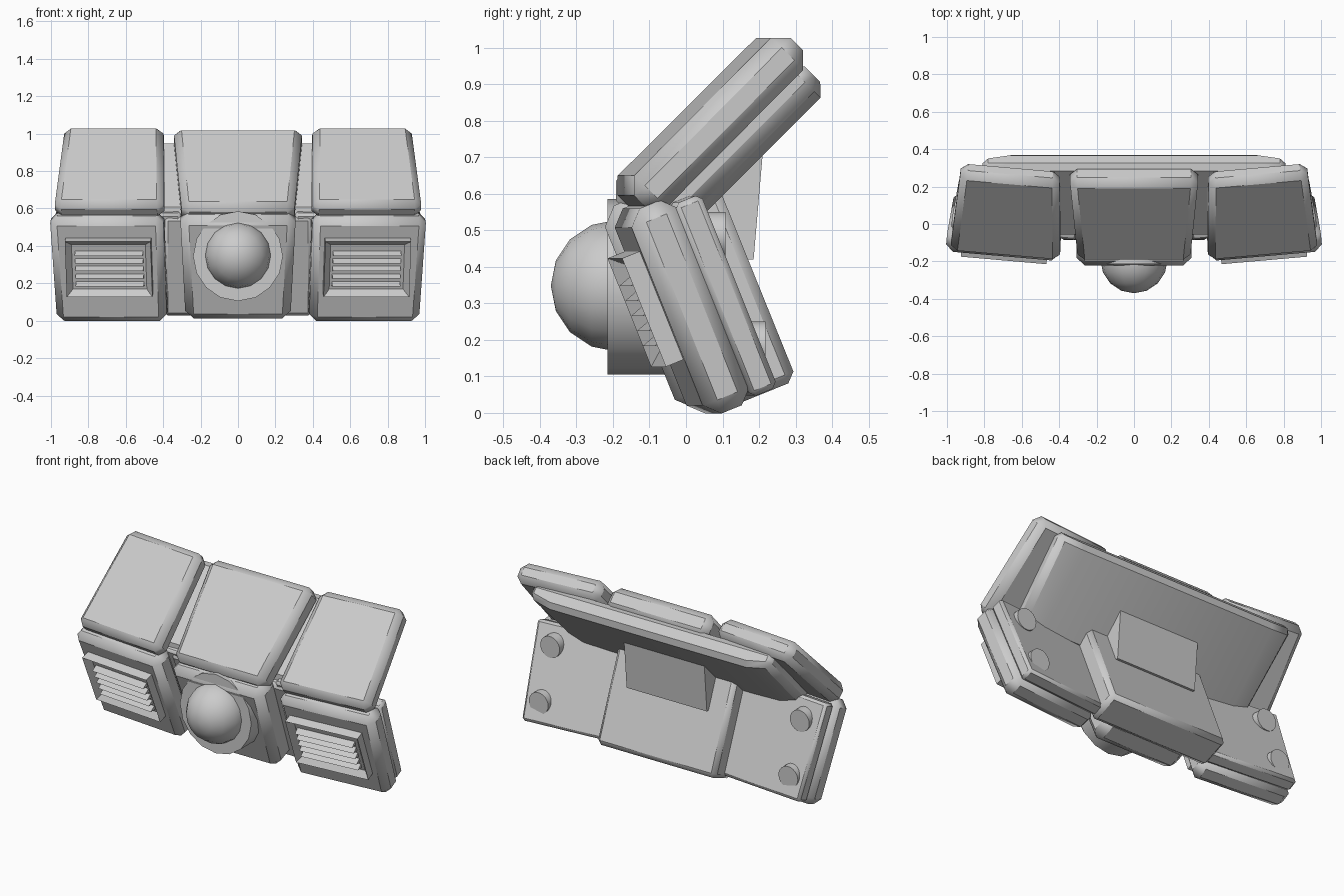
import bpy, bmesh, math
from mathutils import Matrix, Vector

if "Cube" in bpy.data.objects:
    bpy.data.objects.remove(bpy.data.objects["Cube"])

GREY = (0.6, 0.6, 0.6, 1)
mat = bpy.data.materials.new("light_grey")
mat.use_nodes = True
mat.diffuse_color = GREY
mat.node_tree.nodes["Principled BSDF"].inputs["Base Color"].default_value = GREY

# tilted frames: local x across, y towards the back, z up along the panel
LOWER = Matrix.Rotation(math.radians(22), 4, 'X')
UPPER = Matrix.Rotation(math.radians(-45), 4, 'X')
WORLD = Matrix.Identity(4)
PIVOT = 0.69
# wing parts are swept back at their outer ends
SWEEP = (Matrix.Translation((PIVOT, 0, 0)) @ Matrix.Rotation(math.radians(5), 4, 'Z')
         @ Matrix.Translation((-PIVOT, 0, 0)))


def finish(name, bm, frame, bevel=0, flip=False):
    bmesh.ops.transform(bm, matrix=frame, verts=bm.verts)
    if flip:
        bmesh.ops.scale(bm, vec=(-1, 1, 1), verts=bm.verts)
    bmesh.ops.recalc_face_normals(bm, faces=bm.faces)
    mesh = bpy.data.meshes.new(name)
    bm.to_mesh(mesh)
    bm.free()
    mesh.materials.append(mat)
    ob = bpy.data.objects.new(name, mesh)
    bpy.context.collection.objects.link(ob)
    if bevel:
        mod = ob.modifiers.new("bevel", 'BEVEL')
        mod.width, mod.segments, mod.limit_method = bevel, 1, 'ANGLE'
    bpy.ops.object.select_all(action='DESELECT')
    ob.select_set(True)
    bpy.context.view_layer.objects.active = ob
    bpy.ops.object.shade_smooth_by_angle(angle=math.radians(30))
    return ob


def block(bottom, top, depth, height):
    """Box whose x span differs between its bottom and top."""
    bm = bmesh.new()
    bmesh.ops.create_cube(bm, size=1)
    for v in bm.verts:
        span = top if v.co.z > 0 else bottom
        v.co = Vector((span[v.co.x > 0], depth[v.co.y > 0], height[v.co.z > 0]))
    return bm


def cylinder(radius, x, z, y0, y1, sides):
    """Upright disc whose axis runs from front to back."""
    bm = bmesh.new()
    bmesh.ops.create_cone(bm, cap_ends=True, segments=sides, radius1=radius,
                          radius2=radius, depth=y1 - y0)
    bmesh.ops.transform(bm, verts=bm.verts, matrix=Matrix.Translation((x, (y0 + y1) / 2, z))
                        @ Matrix.Rotation(math.pi / 2, 4, 'X'))
    return bm


def slat(z, pitch):
    """Wedge-shaped louvre bar."""
    bm = bmesh.new()
    profile = [(0.02, z + pitch * 0.35), (-0.025, z), (0.02, z - pitch * 0.35)]
    face = bm.faces.new([bm.verts.new((0.495, y, h)) for y, h in profile])
    new = bmesh.ops.extrude_face_region(bm, geom=[face])["geom"]
    bmesh.ops.translate(bm, vec=(0.365, 0, 0),
                        verts=[g for g in new if isinstance(g, bmesh.types.BMVert)])
    return bm


# centre: front panels and the lower back block
finish("lower_centre_panel", block((-.28, .28), (-.31, .31), (-.015, .16), (0, .6)), LOWER, .045)
finish("lower_back_block", block((-.4, .4), (-.4, .4), (.12, .315), (-.03, .55)), LOWER, .025)
finish("upper_centre_panel", block((-.30, .30), (-.345, .345), (-.585, -.44), (.275, .895)),
       UPPER, .04)

# upper back slab, thinning towards its ends
slab = block((-.79, .79), (-.81, .81), (-.47, -.35), (.36, .90))
for x in (-.66, .66):
    bmesh.ops.bisect_plane(slab, geom=slab.verts[:] + slab.edges[:] + slab.faces[:],
                           plane_co=(x, 0, 0), plane_no=(1, 0, 0))
for v in slab.verts:
    if abs(v.co.x) > .7 and v.co.y > -.4:
        v.co.y -= .03
finish("upper_back_slab", slab, UPPER, .03)

# support bridging the two backs
support = block((-.27, .27), (-.27, .27), (0, .2), (.42, .71))
for v in support.verts:
    if v.co.y > 0.1:
        v.co.y = .185 if v.co.z < .5 else .21
finish("back_support", support, WORLD)

# lens: disc with a dome whose pole faces forward
finish("lens_base", cylinder(.24, 0, .345, -.215, .05, 16), WORLD)
dome = bmesh.new()
bmesh.ops.create_uvsphere(dome, u_segments=16, v_segments=8, radius=.18)
finish("lens_dome", dome, Matrix.Translation((0, -.19, .348)) @ Matrix.Rotation(math.pi / 2, 4, 'X'))

# wings, built on the left and repeated on the right
low, high = SWEEP @ LOWER, SWEEP @ UPPER
for side, flip in (("left", False), ("right", True)):
    finish(side + "_lower_panel", block((.385, .975), (.385, .995), (.03, .17), (-.03, .575)),
           low, .04, flip)
    finish(side + "_lower_back_plate", block((.3, .955), (.3, .975), (.16, .24), (-.02, .55)),
           low, .015, flip)
    finish(side + "_upper_panel", block((.38, .97), (.42, .95), (-.575, -.45), (.305, .915)),
           high, .038, flip)

    # vent: recessed frame with louvres
    frame = block((.45, .91), (.45, .91), (-.022, .05), (.145, .465))
    front = min(frame.faces, key=lambda f: f.calc_center_median().y)
    bmesh.ops.inset_individual(frame, faces=[front], thickness=.045)
    bmesh.ops.translate(frame, vec=(0, .035, 0), verts=front.verts)
    finish(side + "_vent_frame", frame, low, 0, flip)
    pitch = .044
    for i in range(5):
        finish(f"{side}_vent_slat_{i + 1}", slat(.208 + i * pitch, pitch), low, 0, flip)

    # half-sunk pads on the back
    for label, z, y in (("lower", .185, .218), ("upper", .485, .108)):
        finish(f"{side}_{label}_back_pad", cylinder(.065, .84, z, y - .1, y, 24), WORLD, 0, flip)
